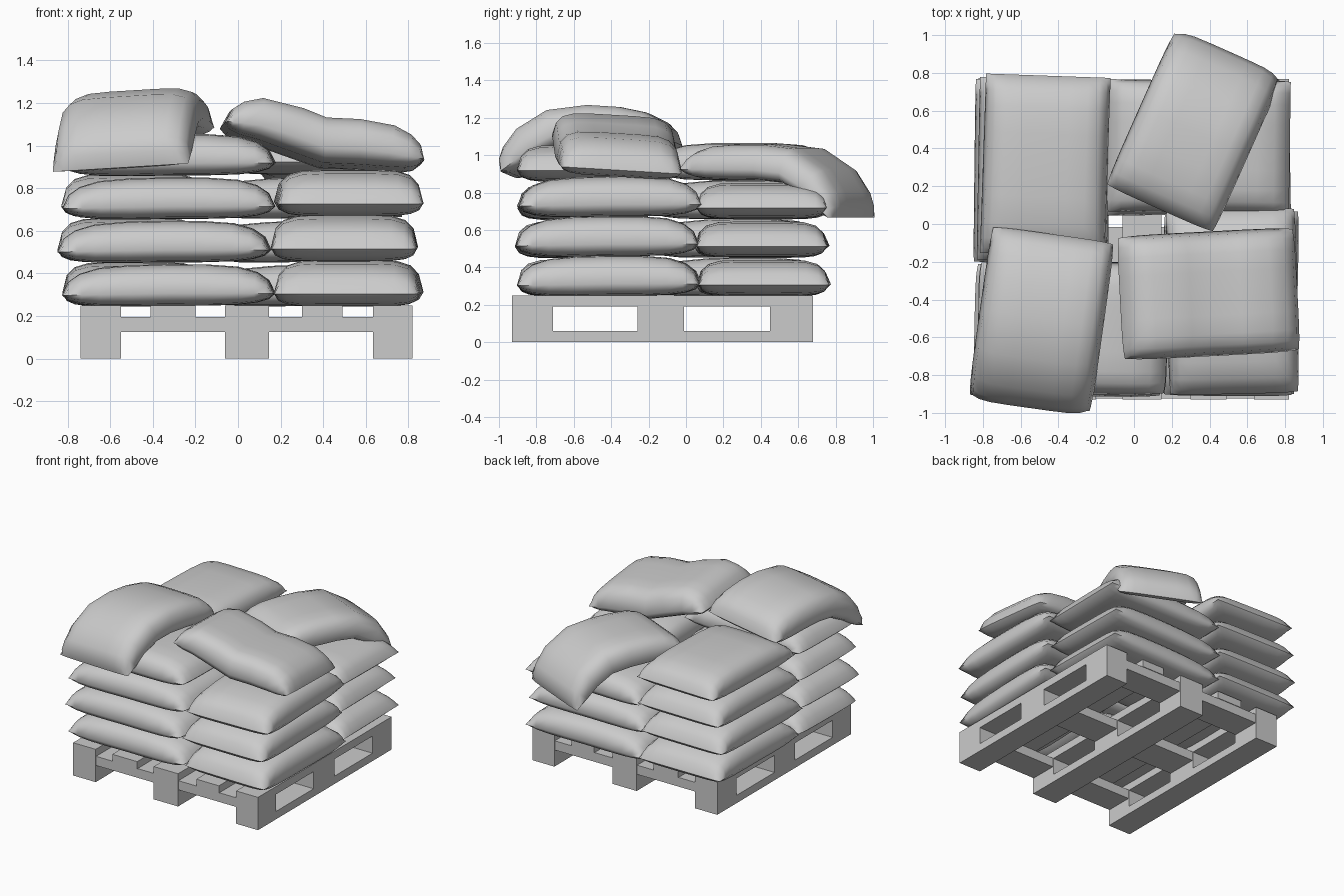
import bpy, bmesh, random
from math import radians, sin, cos, atan
from mathutils import Matrix

if "Cube" in bpy.data.objects:
    bpy.data.objects.remove(bpy.data.objects["Cube"])

random.seed(4)


def box(name, x0, x1, y0, y1, z0, z1):
    bm = bmesh.new()
    bmesh.ops.create_cube(bm, size=1)
    for v in bm.verts:
        v.co = ((x0 + x1) / 2 + v.co.x * (x1 - x0),
                (y0 + y1) / 2 + v.co.y * (y1 - y0),
                (z0 + z1) / 2 + v.co.z * (z1 - z0))
    me = bpy.data.meshes.new(name)
    bm.to_mesh(me)
    bm.free()
    ob = bpy.data.objects.new(name, me)
    bpy.context.collection.objects.link(ob)
    return ob


def select_only(ob):
    bpy.ops.object.select_all(action='DESELECT')
    ob.select_set(True)
    bpy.context.view_layer.objects.active = ob


def stringer(name, x0, x1):
    # side profile with two fork openings, extruded across x
    cu = bpy.data.curves.new(name, 'CURVE')
    cu.dimensions = '2D'
    cu.fill_mode = 'BOTH'
    cu.extrude = (x1 - x0) / 2
    for a, b, lo, hi in ((-0.93, 0.68, 0, 0.25), (-0.71, -0.26, 0.06, 0.19), (-0.01, 0.45, 0.06, 0.19)):
        sp = cu.splines.new('POLY')
        sp.points.add(3)
        for p, (y, z) in zip(sp.points, ((a, lo), (b, lo), (b, hi), (a, hi))):
            p.co = (y, z, 0, 1)
        sp.use_cyclic_u = True
    ob = bpy.data.objects.new(name, cu)
    bpy.context.collection.objects.link(ob)
    ob.location.x = (x0 + x1) / 2
    ob.rotation_euler = (radians(90), 0, radians(90))
    select_only(ob)
    bpy.ops.object.convert(target='MESH')
    bpy.ops.object.shade_flat()


def lerp_path(path, t):
    # height of the bag's underside along its length
    if t <= path[0][0]:
        return path[0][1]
    for (a, za), (b, zb) in zip(path, path[1:]):
        if t <= b:
            return za + (zb - za) * (t - a) / (b - a)
    return path[-1][1]


half = [0.35, 0.65, 0.83, 0.94, 1.0]
STATIONS = [-s for s in reversed(half)] + [0] + half


def bag(name, x, y, length, width, height, angle, path, rim=0.3, cut=0.02, tilt=0):
    """Plump pillow; path = (t, underside z) along its length, tilt = sideways slope."""
    bm = bmesh.new()

    def point(u, v, side):
        fu = max(0, 1 - abs(u) ** 4.5) ** 0.55
        fv = max(0, 1 - abs(v) ** 6.5) ** 0.5
        z = height * (rim + (1 - rim) * fu * fv if side > 0 else rim - rim * fu * fv)
        px = length / 2 * u * (1 - cut * v ** 6)
        py = width / 2 * v * (1 - 1.5 * cut * u ** 6)
        d = 0.12
        lo, hi = max(-1, u - d), min(1, u + d)
        th = atan((lerp_path(path, hi) - lerp_path(path, lo)) / ((hi - lo) * length / 2))
        base = (lerp_path(path, lo) + 2 * lerp_path(path, u) + lerp_path(path, hi)) / 4 + tilt * py
        return (px - (z - rim * height) * sin(th), py, base + rim * height + (z - rim * height) * cos(th))

    n = len(STATIONS)
    for side in (1, -1):
        g = [[bm.verts.new(point(u, v, side)) for v in STATIONS] for u in STATIONS]
        for i in range(n - 1):
            for j in range(n - 1):
                q = [g[i][j], g[i + 1][j], g[i + 1][j + 1], g[i][j + 1]]
                bm.faces.new(q if side > 0 else q[::-1])
    bmesh.ops.remove_doubles(bm, verts=bm.verts, dist=1e-5)
    bm.transform(Matrix.Translation((x, y, 0)) @ Matrix.Rotation(radians(angle), 4, 'Z'))
    me = bpy.data.meshes.new(name)
    bm.to_mesh(me)
    bm.free()
    ob = bpy.data.objects.new(name, me)
    bpy.context.collection.objects.link(ob)
    select_only(ob)
    bpy.ops.object.shade_smooth_by_angle(angle=radians(60))


# Pallet: three stringers, cross beams, top boards
for i, (a, b) in enumerate(((-0.74, -0.55), (-0.06, 0.145), (0.635, 0.82))):
    stringer(f"pallet_stringer_{i + 1}", a, b)
for i, (a, b) in enumerate(((-0.925, -0.715), (-0.255, -0.015), (0.455, 0.675))):
    for j, (c, d) in enumerate(((-0.55, -0.06), (0.145, 0.635))):
        box(f"pallet_cross_beam_{i + 1}_{j + 1}", c, d, a, b, 0.125, 0.195)
for i, (a, b) in enumerate(((-0.41, -0.2), (0.3, 0.49))):
    box(f"pallet_top_board_{i + 1}", a, b, -0.93, 0.68, 0.195, 0.25)

# Stacked bags in a pinwheel: x, y, length, width, height, angle, layers, pitch, corner cut
stacks = {
    "front_left_bag": (-0.325, -0.55, 1.0, 0.70, 0.195, 0, 4, 0.204, 0.025),
    "front_right_bag": (0.52, -0.41, 0.98, 0.69, 0.215, 90, 3, 0.212, 0.015),
    "back_right_bag": (0.34, 0.41, 0.97, 0.70, 0.192, 0, 3, 0.206, 0),
    "back_left_bag": (-0.48, 0.29, 0.97, 0.69, 0.205, 90, 3, 0.207, 0.005),
}
for name, (x, y, l, w, h, ang, layers, pitch, cut) in stacks.items():
    for k in range(layers):
        z = 0.248 + pitch * k
        turn = random.uniform(-1.5, 1.5)
        shift = -0.02 if k == 1 else 0
        bag(f"{name}_{k + 1}", x + shift, y + shift / 2, l, w, h, ang + turn,
            [(-1, z - 0.01), (0, z), (1, z)], cut=cut)

# Top bags, draped over the ones beneath
bag("top_bag_back_left", -0.47, 0.31, 0.95, 0.66, 0.2, 88, [(-1, 0.865), (1, 0.865)], cut=0)
bag("top_bag_front_left", -0.49, -0.505, 0.91, 0.66, 0.215, 82,
    [(-1, 0.82), (-0.6, 0.98), (-0.25, 1.05), (0.3, 1.04), (1, 1.0)], tilt=-0.06)
bag("top_bag_front_right", 0.395, -0.37, 0.94, 0.66, 0.22, 3,
    [(-1, 1.03), (-0.5, 1.0), (-0.1, 0.905), (0.5, 0.895), (1, 0.85)], tilt=-0.06)
bag("top_bag_back_right", 0.315, 0.485, 0.89, 0.63, 0.195, 66,
    [(-1, 0.865), (0, 0.865), (0.4, 0.85), (0.7, 0.76), (1, 0.59)])
